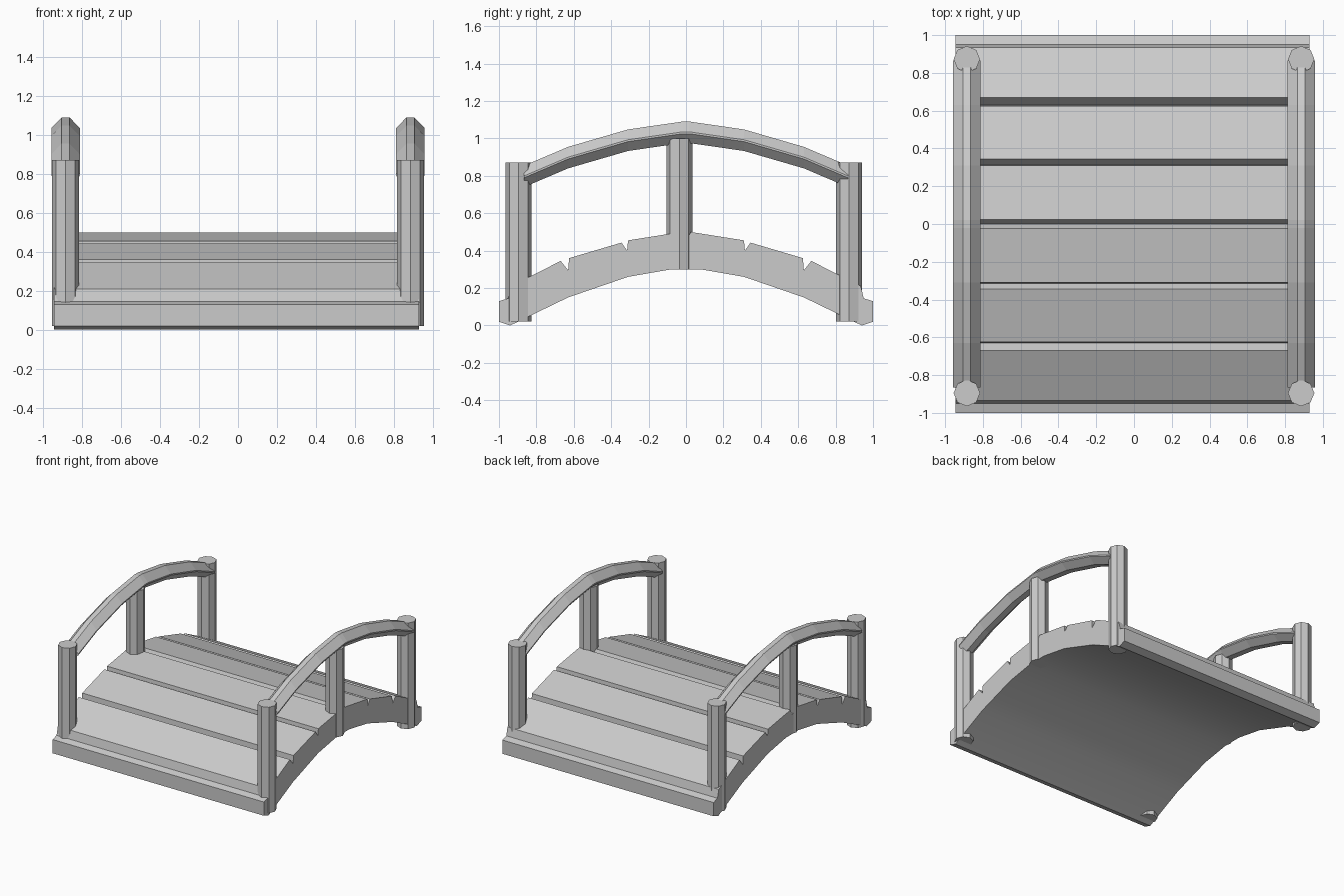
import bpy, bmesh, math

if "Cube" in bpy.data.objects:
    bpy.data.objects.remove(bpy.data.objects["Cube"])


def finish(bm, name, smooth=None):
    bmesh.ops.recalc_face_normals(bm, faces=bm.faces)
    me = bpy.data.meshes.new(name)
    bm.to_mesh(me)
    bm.free()
    ob = bpy.data.objects.new(name, me)
    bpy.context.collection.objects.link(ob)
    if smooth:
        bpy.ops.object.select_all(action='DESELECT')
        ob.select_set(True)
        bpy.context.view_layer.objects.active = ob
        bpy.ops.object.shade_smooth_by_angle(angle=math.radians(smooth))
    return ob


def loft(name, sections, smooth=None):
    """Skin a row of matching closed cross-sections and cap both ends."""
    bm = bmesh.new()
    rings = [[bm.verts.new(p) for p in s] for s in sections]
    n = len(rings[0])
    for a, b in zip(rings, rings[1:]):
        for i in range(n):
            j = (i + 1) % n
            bm.faces.new((a[i], a[j], b[j], b[i]))
    bm.faces.new(rings[0])
    bm.faces.new(rings[-1])
    return finish(bm, name, smooth)


# Arched deck: half profile in y, z, mirrored front to back
top_half = [(0, 0.45), (0.025, 0.50), (0.31, 0.455), (0.315, 0.40), (0.345, 0.443),
            (0.625, 0.36), (0.63, 0.295), (0.67, 0.345), (0.935, 0.21),
            (0.95, 0.145), (1.0, 0.13), (1.0, 0.02)]
bottom_half = [(0.94, 0.0), (0.63, 0.15), (0.31, 0.26), (0.08, 0.30)]
half = top_half + bottom_half
profile = half + [(-y, z) for y, z in reversed(half[1:])]
loft("deck", [[(x, y, z) for y, z in profile] for x in (-0.945, 0.93)], 20)

# Octagonal posts: y, bottom, top
posts = {"front_post": (-0.895, 0.02, 0.87),
         "middle_post": (-0.035, 0.30, 1.0),
         "back_post": (0.872, 0.02, 0.87)}

# Handrail: top line in y, z and faceted cross-section in x, z
rail_path = [(-0.865, 0.855), (-0.63, 0.955), (-0.31, 1.048), (-0.02, 1.09),
             (0.02, 1.09), (0.31, 1.048), (0.63, 0.955), (0.865, 0.855)]
rail_section = [(-0.02, 0), (0.02, 0), (0.073, -0.055), (0.073, -0.065),
                (0.025, -0.115), (-0.025, -0.115), (-0.073, -0.065), (-0.073, -0.055)]

for side, sx in (("left", -0.885), ("right", 0.885)):
    for name, (py, z0, z1) in posts.items():
        ring = [(sx + 0.07 * math.cos(k * math.pi / 4),
                 py + 0.07 * math.sin(k * math.pi / 4)) for k in range(8)]
        loft(f"{side}_{name}", [[(x, y, z) for x, y in ring] for z in (z0, z1)])
    loft(f"{side}_handrail",
         [[(sx + dx, y, z + dz) for dx, dz in rail_section] for y, z in rail_path])
